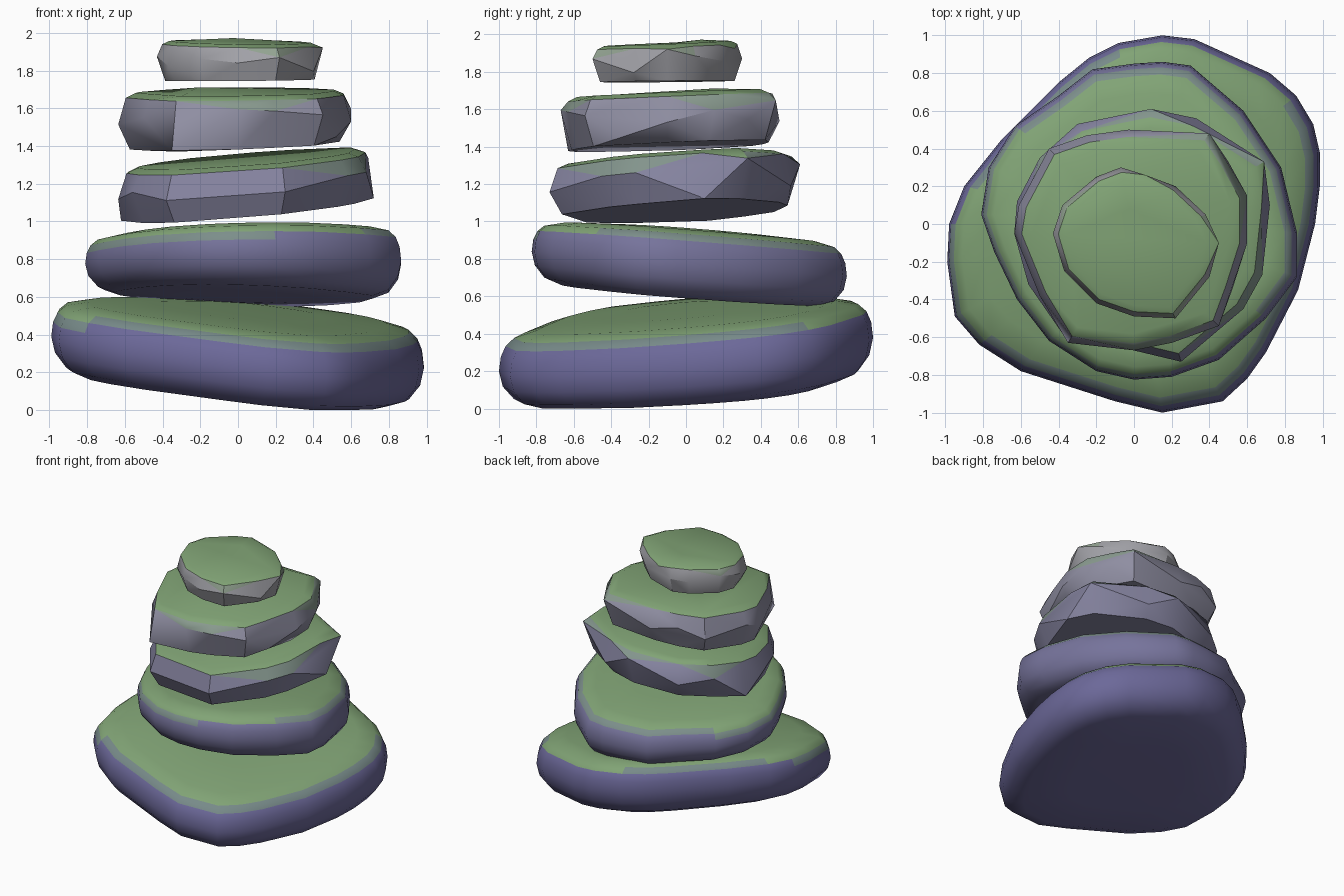
import bpy, bmesh, math
from mathutils import Vector


def material(name, rgb):
    m = bpy.data.materials.new(name)
    m.diffuse_color = (*rgb, 1)
    return m


def mix(a, b, f):
    return tuple(p * (1 - f) + q * f for p, q in zip(a, b))


MOSS = (0.22, 0.37, 0.18)
SLATE = (0.15, 0.14, 0.32)
PALE = (0.36, 0.36, 0.39)

# ring = (outline scale, height fraction between underside and top planes)
SMOOTH_RINGS = [(0.45, -0.02), (0.82, 0.0), (0.92, 0.09), (0.98, 0.28), (1, 0.5),
                (0.99, 0.7), (0.965, 0.84), (0.92, 0.94), (0.8, 1.01), (0.45, 1.05)]
CUT_RINGS = [(0.45, -0.03), (0.9, 0.02), (0.935, 0.9), (0.85, 0.98), (0.45, 1.04)]


def stone(name, outline, under, top, paleness, faceted=False):
    """Stone between two tilted planes z = a + b*x + c*y, with a top-view outline."""
    cx = (min(p[0] for p in outline) + max(p[0] for p in outline)) / 2
    cy = (min(p[1] for p in outline) + max(p[1] for p in outline)) / 2

    def place(p, scale, t):
        x, y = cx + (p[0] - cx) * scale, cy + (p[1] - cy) * scale
        lo = under[0] + under[1] * x + under[2] * y
        hi = top[0] + top[1] * x + top[2] * y
        return Vector((x, y, max(0, lo + (hi - lo) * t)))

    bm = bmesh.new()
    if faceted:
        # widest corners sit at their own heights, the hull makes the chipped facets
        for p in outline:
            bm.verts.new(place(p, 1, p[2]))
            for s, t in CUT_RINGS:
                bm.verts.new(place(p, s, t))
        bmesh.ops.convex_hull(bm, input=bm.verts[:])
        loose = [v for v in bm.verts if not v.link_faces]
        bmesh.ops.delete(bm, geom=loose, context='VERTS')
        bmesh.ops.dissolve_limit(bm, angle_limit=math.radians(5),
                                 verts=bm.verts[:], edges=bm.edges[:])
    else:
        rings = [[bm.verts.new(place(p, s, t)) for p in outline] for s, t in SMOOTH_RINGS]
        n = len(outline)
        for a, b in zip(rings, rings[1:]):
            for i in range(n):
                j = (i + 1) % n
                bm.faces.new((a[i], a[j], b[j], b[i]))
        bm.faces.new(rings[0])
        bm.faces.new(rings[-1])
    bmesh.ops.recalc_face_normals(bm, faces=bm.faces[:])
    # moss grows on upward faces, fading over the rim
    for f in bm.faces:
        f.material_index = 2 if f.normal.z > 0.75 else 1 if f.normal.z > 0.42 else 0
    mesh = bpy.data.meshes.new(name)
    bm.to_mesh(mesh)
    bm.free()
    rock = mix(SLATE, PALE, paleness)
    mesh.materials.append(material(name + "_rock", rock))
    mesh.materials.append(material(name + "_thin_moss", mix(rock, MOSS, 0.5)))
    mesh.materials.append(material(name + "_moss", MOSS))
    ob = bpy.data.objects.new(name, mesh)
    bpy.context.collection.objects.link(ob)
    bpy.ops.object.select_all(action='DESELECT')
    ob.select_set(True)
    bpy.context.view_layer.objects.active = ob
    bpy.ops.object.shade_smooth_by_angle(angle=math.radians(32 if faceted else 50))


# Broad base stone
stone("base_stone", [
    (0.15, 1.0), (0.32, 0.98), (0.72, 0.80), (0.86, 0.68), (0.95, 0.53), (0.985, 0.38),
    (0.985, 0.2), (0.96, 0), (0.87, -0.35), (0.70, -0.68), (0.6, -0.82), (0.47, -0.94),
    (0.15, -1.0), (-0.1, -0.94), (-0.6, -0.78), (-0.82, -0.64), (-0.95, -0.49),
    (-0.99, -0.2), (-0.98, 0), (-0.9, 0.2), (-0.7, 0.45), (-0.4, 0.75), (-0.24, 0.88),
    (-0.08, 0.96)], (0.105, -0.11, 0.08), (0.505, -0.1, 0.1), 0)

# Second rounded stone
stone("second_stone", [
    (0.15, 0.86), (0.3, 0.84), (0.58, 0.6), (0.78, 0.3), (0.865, -0.05), (0.865, -0.28),
    (0.7, -0.5), (0.45, -0.72), (0.2, -0.81), (0, -0.825), (-0.2, -0.78), (-0.45, -0.62),
    (-0.62, -0.4), (-0.74, -0.15), (-0.81, 0.05), (-0.77, 0.3), (-0.63, 0.52),
    (-0.4, 0.68), (-0.22, 0.82), (0, 0.85)], (0.61, -0.03, -0.08), (0.94, 0.02, -0.075), 0.15)

# Three chipped stones: x, y, height fraction of each outline corner
stone("third_stone", [
    (0.09, 0.61, 0.75), (0.33, 0.56, 0.3), (0.69, 0.33, 0.75), (0.72, 0.1, 0.03),
    (0.68, -0.27, 0.6), (0.58, -0.45, 0.6), (0.25, -0.73, 0.45), (-0.08, -0.66, 0.55),
    (-0.38, -0.58, 0.45), (-0.56, -0.32, 0.6), (-0.635, -0.05, 0.45), (-0.62, 0.12, 0.03),
    (-0.5, 0.35, 0.6), (-0.3, 0.53, 0.4)],
    (1.045, 0.09, 0.05), (1.335, 0.08, 0.06), 0.4, True)

stone("fourth_stone", [
    (-0.03, 0.5, 0.4), (0.4, 0.48, 0.75), (0.5, 0.33, 0.4), (0.6, 0.15, 0.6),
    (0.6, -0.1, 0.4), (0.52, -0.35, 0.15), (0.45, -0.54, 0.6), (0.2, -0.63, 0.7),
    (0, -0.67, 0.75), (-0.35, -0.63, 0.05), (-0.5, -0.38, 0.6), (-0.635, -0.05, 0.45),
    (-0.61, 0.1, 0.6), (-0.45, 0.4, 0.4), (-0.25, 0.47, 0.6)],
    (1.4, 0.04, 0.04), (1.695, 0.01, 0.04), 0.6, True)

stone("top_stone", [
    (-0.07, 0.3, 0.55), (0.06, 0.26, 0.8), (0.22, 0.2, 0.5), (0.38, 0.05, 0.65),
    (0.45, -0.1, 0.85), (0.4, -0.28, 0.25), (0.22, -0.5, 0.65), (0, -0.49, 0.5),
    (-0.2, -0.42, 0.6), (-0.37, -0.25, 0.4), (-0.43, -0.05, 0.6), (-0.38, 0.1, 0.7),
    (-0.2, 0.25, 0.5)],
    (1.745, 0.01, 0.01), (1.96, -0.01, 0.04), 1, True)
